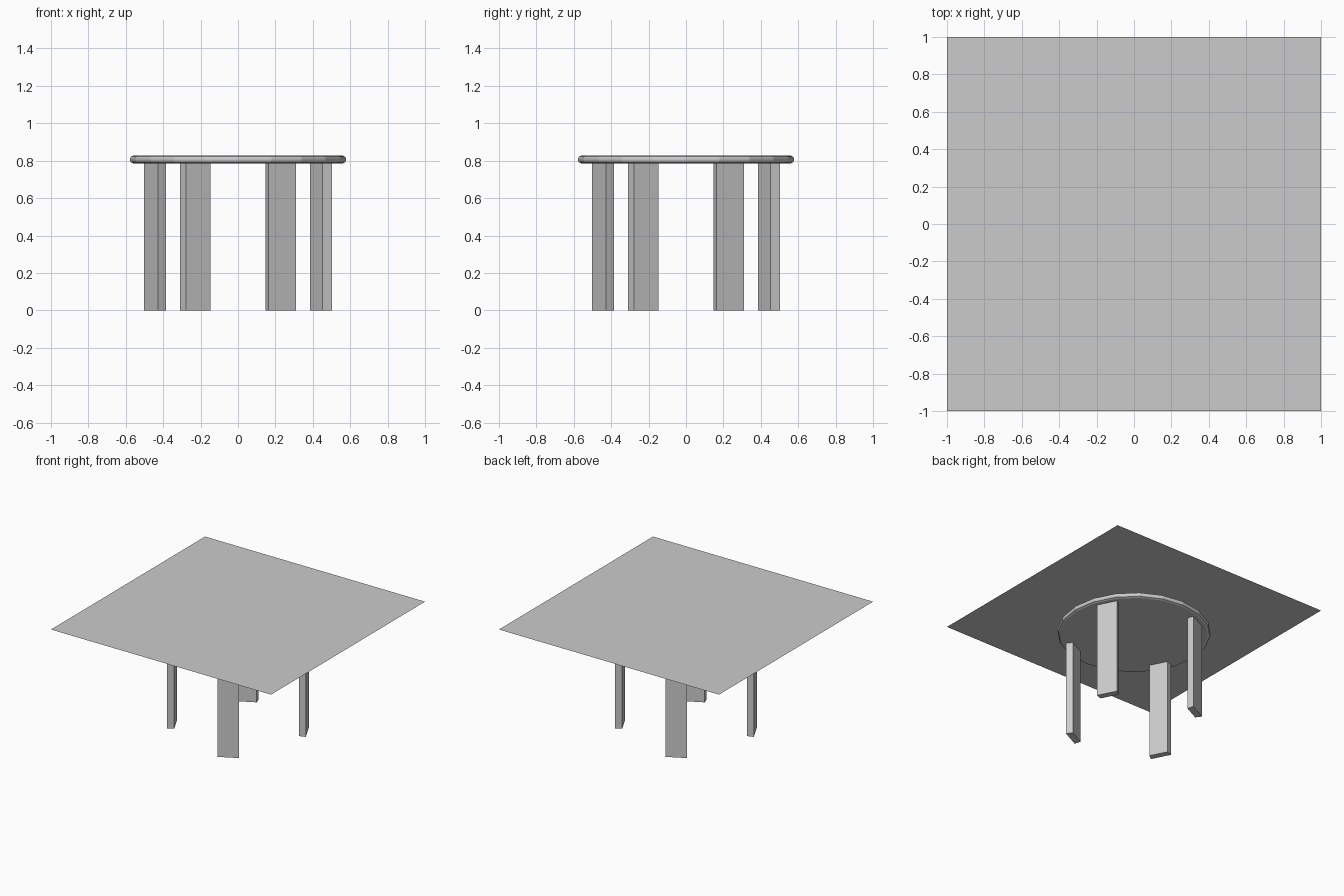
import bpy, bmesh
from math import cos, sin, radians

if "Cube" in bpy.data.objects:
    bpy.data.objects.remove(bpy.data.objects["Cube"])

SIDES = 20
STEP = 360 / SIDES


def polar(r, deg, z):
    return (r * cos(radians(deg)), r * sin(radians(deg)), z)


def finish(name, bm):
    bmesh.ops.recalc_face_normals(bm, faces=bm.faces)
    mesh = bpy.data.meshes.new(name)
    bm.to_mesh(mesh)
    bm.free()
    obj = bpy.data.objects.new(name, mesh)
    bpy.context.collection.objects.link(obj)
    return obj


# Round table top with a softened rim, turned from a half profile
profile = [(0.558, 0.785), (0.572, 0.791), (0.577, 0.800), (0.577, 0.813),
           (0.572, 0.822), (0.558, 0.828)]
bm = bmesh.new()
rings = [[bm.verts.new(polar(r, i * STEP, z)) for i in range(SIDES)] for r, z in profile]
for low, high in zip(rings, rings[1:]):
    for i in range(SIDES):
        j = (i + 1) % SIDES
        bm.faces.new((low[i], low[j], high[j], high[i]))
bm.faces.new(rings[0])
bm.faces.new(rings[-1])
finish("table_top", bm)


# Four wedge legs, each one segment of a 20-sided ring
def leg(name, start):
    bm = bmesh.new()
    plan = [(0.528, start), (0.528, start + STEP), (0.475, start + STEP), (0.475, start)]
    base = bm.faces.new([bm.verts.new(polar(r, a, 0)) for r, a in plan])
    top = bmesh.ops.extrude_face_region(bm, geom=[base])["geom"]
    bmesh.ops.translate(bm, vec=(0, 0, 0.787),
                        verts=[v for v in top if isinstance(v, bmesh.types.BMVert)])
    finish(name, bm)


for k, side in enumerate(("front", "right", "back", "left")):
    leg(side + "_leg", -72 + 90 * k)

# Thin square sheet hovering above the table top
bpy.ops.mesh.primitive_plane_add(size=2, location=(0, 0, 0.925))
bpy.context.object.name = "cloth_sheet"
